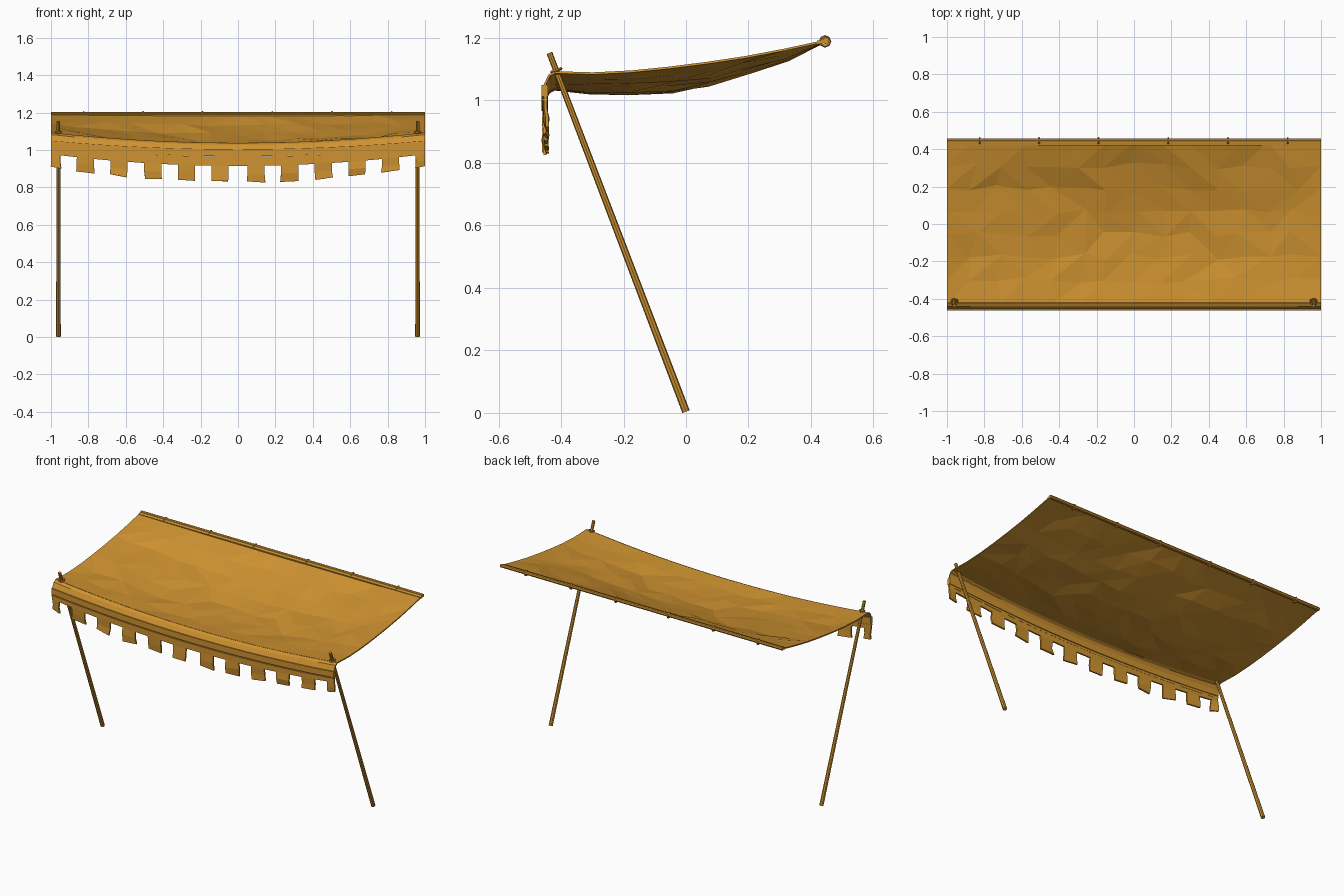
import bpy, bmesh, math, random
from mathutils import Vector

random.seed(4)
cube = bpy.data.objects.get("Cube")
if cube:
    bpy.data.objects.remove(cube)

# One golden canvas colour for everything
COLOUR = (0.62, 0.29, 0.03, 1)
gold = bpy.data.materials.new("golden canvas")
gold.use_nodes = True
gold.diffuse_color = COLOUR
gold.node_tree.nodes["Principled BSDF"].inputs["Base Color"].default_value = COLOUR


def finish(bm, name, thickness=0):
    bmesh.ops.recalc_face_normals(bm, faces=bm.faces)
    mesh = bpy.data.meshes.new(name)
    bm.to_mesh(mesh)
    bm.free()
    mesh.materials.append(gold)
    ob = bpy.data.objects.new(name, mesh)
    bpy.context.collection.objects.link(ob)
    if thickness:
        mod = ob.modifiers.new("thickness", "SOLIDIFY")
        mod.thickness = thickness
        mod.offset = 0
    return ob


def sheet(name, us, vs, point, thickness, keep=lambda u, v: True, triangles=False):
    """Grid of faces through point(u, v)."""
    bm = bmesh.new()
    grid = [[bm.verts.new(point(u, v)) for v in vs] for u in us]
    for i in range(len(us) - 1):
        for j in range(len(vs) - 1):
            if keep((us[i] + us[i + 1]) / 2, (vs[j] + vs[j + 1]) / 2):
                a, b = grid[i][j:j + 2]
                d, c = grid[i + 1][j:j + 2]
                if not triangles:
                    bm.faces.new((a, b, c, d))
                elif random.random() < 0.5:
                    bm.faces.new((a, b, c))
                    bm.faces.new((a, c, d))
                else:
                    bm.faces.new((a, b, d))
                    bm.faces.new((b, c, d))
    loose = [v for v in bm.verts if not v.link_faces]
    bmesh.ops.delete(bm, geom=loose, context="VERTS")
    return finish(bm, name, thickness)


def rod(name, start, end, radius, sides=8, tip=None):
    start, end = Vector(start), Vector(end)
    axis = end - start
    bm = bmesh.new()
    bmesh.ops.create_cone(bm, cap_ends=True, segments=sides, radius1=radius,
                          radius2=tip or radius, depth=axis.length)
    bm.transform(axis.to_track_quat("Z", "Y").to_matrix().to_4x4())
    bmesh.ops.translate(bm, verts=bm.verts, vec=(start + end) / 2)
    return finish(bm, name)


def ring(name, centre, radius, wire, rotation):
    bpy.ops.mesh.primitive_torus_add(major_segments=8, minor_segments=5, major_radius=radius,
                                     minor_radius=wire, location=centre, rotation=rotation)
    ob = bpy.context.object
    ob.name = name
    ob.data.materials.append(gold)


def spread(a, b, n):
    return [a + (b - a) * i / n for i in range(n + 1)]


def lerp_table(table, y):
    for p, q in zip(table, table[1:]):
        if y <= q[0]:
            t = (y - p[0]) / (q[0] - p[0])
            return [p[k] + (q[k] - p[k]) * t for k in (1, 2)]
    return table[-1][1:]


# Canopy: depth, height at the sides, sag in the middle
CANOPY = [(-0.42, 1.09, 0.055), (-0.25, 1.085, 0.07), (0, 1.11, 0.075),
          (0.2, 1.14, 0.055), (0.32, 1.163, 0.03), (0.435, 1.188, 0.004)]
FRONT, BACK = CANOPY[0][0], CANOPY[-1][0]


def canopy_point(x, y):
    z, sag = lerp_table(CANOPY, y)
    z -= sag * (1 - x * x)
    if abs(x) < 0.99 and FRONT + 0.01 < y < BACK - 0.01:
        # Creases fan out from the pole corners, with loose wrinkles between
        dx, dy = 0.96 - abs(x), y - FRONT
        reach = math.hypot(dx, dy)
        z += 0.006 * math.sin(9 * math.atan2(dy, dx)) * math.exp(-2 * reach)
        z += random.uniform(-0.006, 0.006)
        x += random.uniform(-0.03, 0.03)
        y += random.uniform(-0.02, 0.02)
    return x, y, z


sheet("canopy", spread(-1, 1, 14), spread(FRONT, BACK, 7), canopy_point, 0.007, triangles=True)


# Valance rows: depth, height at the sides, sag in the middle
def strip(name, rows, thickness):
    def point(x, v):
        y, z, sag = rows[v]
        return x, y, z - sag * (1 - x * x)
    return sheet(name, spread(-1, 1, 16), list(range(len(rows))), point, thickness)


strip("valance_shoulder", [(FRONT, 1.09, 0.055), (-0.438, 1.08, 0.054), (-0.454, 1.045, 0.045)], 0.007)
strip("valance_band", [(-0.452, 1.05, 0.046), (-0.452, 1.012, 0.046)], 0.022)
strip("valance_piping", [(-0.452, 1.006, 0.048), (-0.452, 0.998, 0.048)], 0.016)

# Skirt with a row of hanging square tabs
PITCH, HALF = 0.18, 0.046
centres = [s * (0.096 + PITCH * k) for s in (-1, 1) for k in range(6)]
edges = sorted({max(-1, min(1, c + s * HALF)) for c in centres for s in (-1, 1)})
SKIRT = [(1.015, 0.05), (0.978, 0.063), (0.945, 0.074), (0.91, 0.082)]


def skirt_point(x, v):
    z, sag = SKIRT[v]
    y = -0.45
    z -= sag * (1 - x * x)
    if v > 1:
        y += random.uniform(-0.008, 0.008)
    if v == 3:
        z += random.uniform(-0.004, 0.006)
        x = max(-1, min(1, x + random.uniform(-0.006, 0.006)))
    return x, y, z


def is_cloth(x, v):
    return v < 1 or any(abs(x - c) < HALF for c in centres)


sheet("valance_skirt", edges, list(range(4)), skirt_point, 0.01, keep=is_cloth)

# Leaning poles, with an eyelet where each one passes through the cloth
for side, sx in (("right", -0.96), ("left", 0.96)):
    rod(side + "_pole", (sx, 0, 0.004), (sx, -0.437, 1.152), 0.0125, tip=0.0095)
    ring(side + "_eyelet", (sx, -0.415, 1.096), 0.016, 0.005, (math.radians(20), 0, 0))

# Back rail, hem and the ties around them
rod("back_rail", (-1, 0.447, 1.191), (1, 0.447, 1.191), 0.011)
sheet("back_hem", [-1, 1], [0, 1], lambda x, v: (x, 0.42 + 0.027 * v, 1.185 + 0.006 * v), 0.012)
for i, x in enumerate((-0.825, -0.508, -0.19, 0.183, 0.502, 0.822)):
    ring(f"rail_tie_{i + 1}", (x, 0.445, 1.189), 0.015, 0.005, (0, math.pi / 2, 0))
